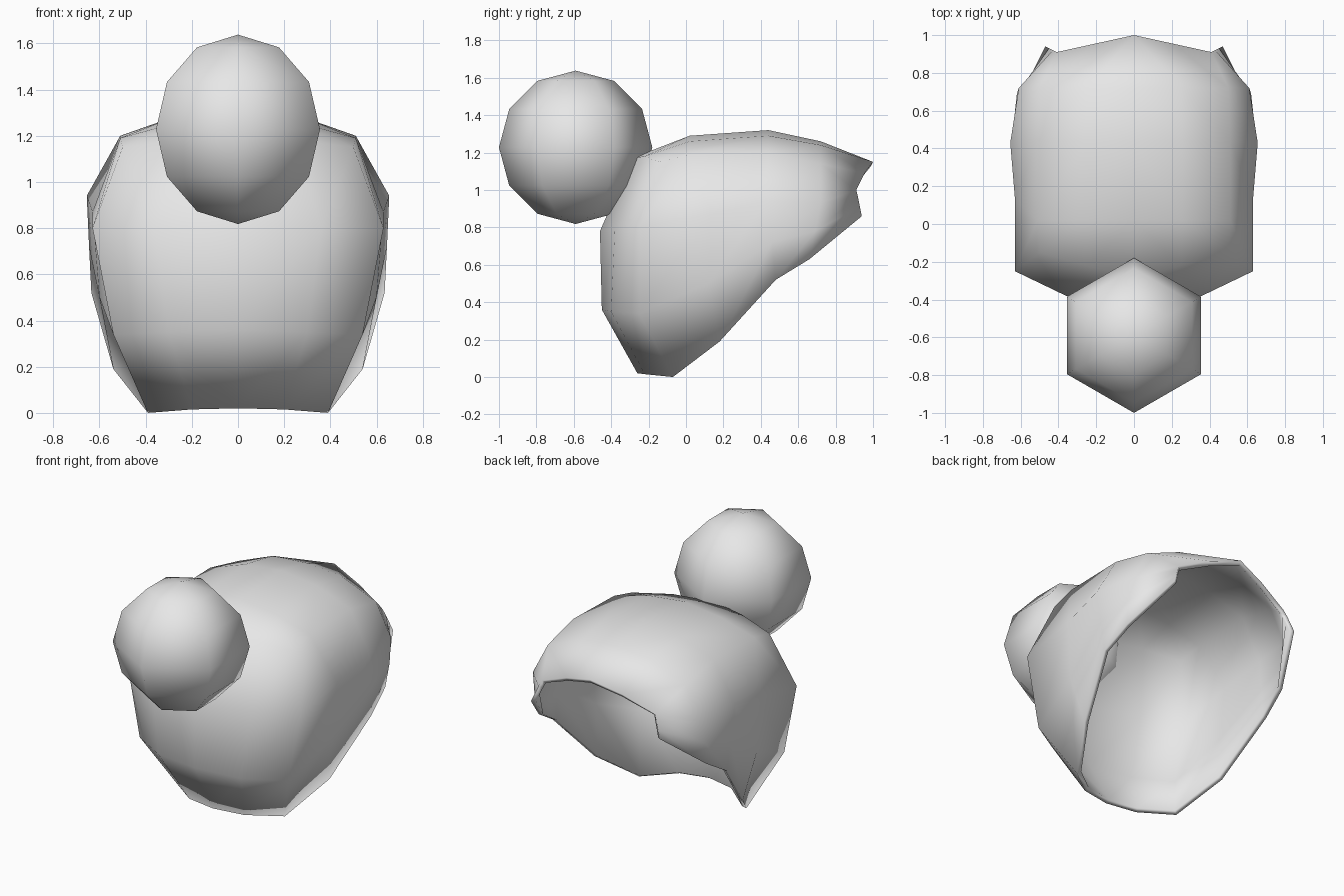
import bpy
import bmesh
from mathutils import Vector

cube = bpy.data.objects.get("Cube")
if cube:
    bpy.data.objects.remove(cube, do_unlink=True)


def make_material(name, color):
    mat = bpy.data.materials.new(name)
    mat.use_nodes = True
    mat.diffuse_color = color
    mat.node_tree.nodes["Principled BSDF"].inputs["Base Color"].default_value = color
    return mat


def finish(name, bm, mat):
    """Turn a bmesh into a smooth shaded object with one material."""
    mesh = bpy.data.meshes.new(name)
    bm.to_mesh(mesh)
    bm.free()
    mesh.materials.append(mat)
    mesh.polygons.foreach_set("use_smooth", [True] * len(mesh.polygons))
    obj = bpy.data.objects.new(name, mesh)
    bpy.context.collection.objects.link(obj)
    return obj


def skin(bm, columns):
    """Bridge neighbouring point columns with quads."""
    loops = [[bm.verts.new(p) for p in column] for column in columns]
    for left, right in zip(loops, loops[1:]):
        for k in range(len(left) - 1):
            bm.faces.new((left[k], right[k], right[k + 1], left[k + 1]))


def arch(rim, low, side, shoulder, crown, lift):
    """Half section from the rim up the side and over to the centre line."""
    over = (Vector(shoulder) + Vector(crown)) / 2 + Vector((0, 0, lift))
    return [Vector(rim), Vector(low), Vector(side), Vector(shoulder), over, Vector(crown)]


grey = make_material("plain grey", (0.8, 0.8, 0.8, 1))

# Hood half: sections from the front edge to the open back
sections = [
    arch((.39, -.07, 0), (.54, -.25, .34), (.63, -.25, .8), (.5, -.15, 1.15), (0, -.29, 1.17), .02),
    arch((.54, .18, .19), (.6, .12, .5), (.63, .13, .87), (.51, .02, 1.19), (0, .02, 1.29), .02),
    arch((.635, .48, .52), (.645, .46, .72), (.655, .43, .94), (.51, .44, 1.2), (0, .44, 1.32), .03),
    arch((.61, .66, .63), (.62, .69, .78), (.61, .72, .93), (.5, .72, 1.14), (0, .72, 1.26), .04),
    arch((.47, .94, .86), (.45, .93, .91), (.43, .92, .96), (.41, .91, 1), (0, 1, 1.15), .015),
]

# Rounded front panel, closed by the first section
first = sections[0]
centre = [(0, -.26, .02), (0, -.45, .36), (0, -.46, .78), first[5]]
between = [(.2, -.22, .015), (.3, -.4, .35), (.36, -.38, .8), first[4]]

bm = bmesh.new()
skin(bm, sections)
skin(bm, [centre, between, first[:4]])
bmesh.ops.remove_doubles(bm, verts=bm.verts, dist=0.001)
hood = finish("hood_shell", bm, grey)

# Mirror to the other side, then give the shell a wall
mirror = hood.modifiers.new("mirror", 'MIRROR')
mirror.use_clip = True
mirror.merge_threshold = 0.002
wall = hood.modifiers.new("wall", 'SOLIDIFY')
wall.thickness = 0.03
wall.offset = -1

# Round ball on the front
bm = bmesh.new()
bmesh.ops.create_uvsphere(bm, u_segments=6, v_segments=6, radius=0.41)
ball = finish("front_ball", bm, grey)
ball.location = (0, -0.59, 1.228)
